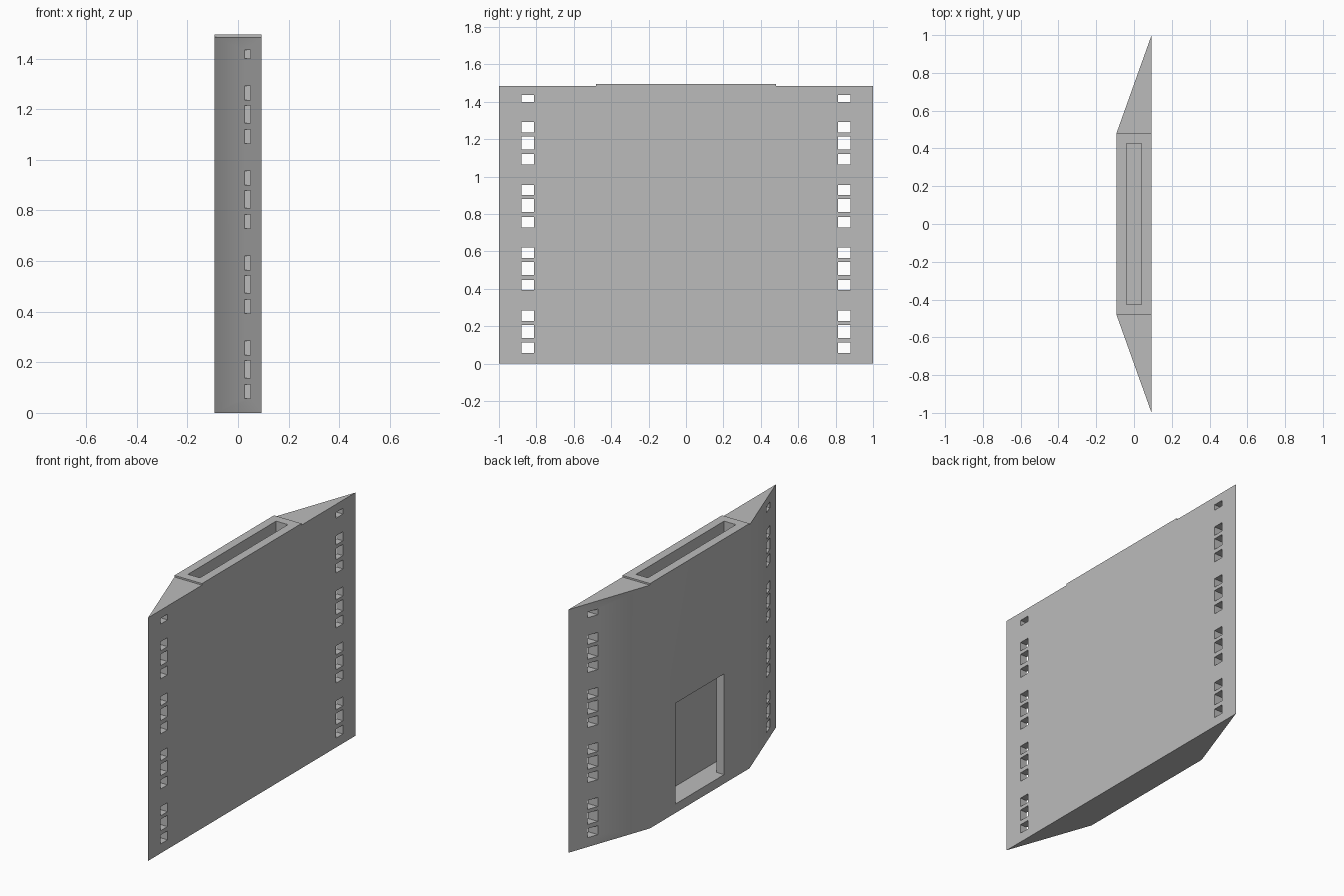
import bpy, bmesh, math
from mathutils import Matrix, Vector

cube = bpy.data.objects.get("Cube")
if cube:
    bpy.data.objects.remove(cube, do_unlink=True)

HALF_X, WING_Y, CORE_Y = 0.093, 1.0, 0.48
WING_TOP, CORE_TOP, FLOOR = 1.485, 1.495, 0.055

grey = bpy.data.materials.new("plain grey")
grey.use_nodes = True
colour = (0.5, 0.5, 0.5, 1)
grey.diffuse_color = colour
grey.node_tree.nodes["Principled BSDF"].inputs["Base Color"].default_value = colour


def make_object(name, bm):
    bmesh.ops.recalc_face_normals(bm, faces=bm.faces)
    mesh = bpy.data.meshes.new(name)
    bm.to_mesh(mesh)
    bm.free()
    mesh.materials.append(grey)
    obj = bpy.data.objects.new(name, mesh)
    bpy.context.collection.objects.link(obj)
    return obj


def add_box(bm, low, high):
    low, high = Vector(low), Vector(high)
    matrix = Matrix.Translation((low + high) / 2) @ Matrix.Diagonal((*(high - low), 1))
    bmesh.ops.create_cube(bm, size=1, matrix=matrix)


# Panel with tapering wings: a flat core and two triangular wings in plan
bm = bmesh.new()
outline = [(-HALF_X, CORE_Y), (-HALF_X, -CORE_Y), (HALF_X, -WING_Y),
           (HALF_X, -CORE_Y), (HALF_X, CORE_Y), (HALF_X, WING_Y)]
rings = [[bm.verts.new((x, y, z)) for x, y in outline] for z in (0, WING_TOP)]
for ring in rings:
    for ids in ((1, 2, 3), (0, 1, 3, 4), (0, 4, 5)):
        bm.faces.new([ring[i] for i in ids])
bottom, top = rings
for i in range(6):
    j = (i + 1) % 6
    bm.faces.new((bottom[i], bottom[j], top[j], top[i]))
bmesh.ops.recalc_face_normals(bm, faces=bm.faces)

# Slightly raised core
core = next(f for f in bm.faces if len(f.verts) == 4 and f.normal.z > 0.9)
raised = bmesh.ops.extrude_face_region(bm, geom=[core])
bmesh.ops.translate(bm, vec=(0, 0, CORE_TOP - WING_TOP),
                    verts=[v for v in raised["geom"] if isinstance(v, bmesh.types.BMVert)])
bmesh.ops.delete(bm, geom=[core], context="FACES")
bmesh.ops.dissolve_limit(bm, angle_limit=math.radians(1), verts=bm.verts, edges=bm.edges)
panel = make_object("panel", bm)

# Deep slot from the top, and rows of strap holes through both wings
bm = bmesh.new()
add_box(bm, (-0.04, -0.425, FLOOR), (0.04, 0.425, 2))
hole_group = [(0.057, 0.112), (0.138, 0.207), (0.229, 0.284)]
holes = [(a + 0.336 * k, b + 0.336 * k) for k in range(4) for a, b in hole_group]
holes.append((1.4, 1.435))
for low, high in holes:
    for side in (-1, 1):
        near, far = sorted((side * 0.813, side * 0.88))
        add_box(bm, (-0.3, near, low), (0.3, far, high))
slot_cutter = make_object("slot_and_hole_cutter", bm)

# Window opening into the slot
bm = bmesh.new()
add_box(bm, (-0.3, -0.235, FLOOR), (0, 0.235, 0.67))
window_cutter = make_object("window_cutter", bm)

bpy.ops.object.select_all(action="DESELECT")
panel.select_set(True)
bpy.context.view_layer.objects.active = panel
for cutter in (slot_cutter, window_cutter):
    cutter.hide_render = True
    cut = panel.modifiers.new("cut", "BOOLEAN")
    cut.operation, cut.solver, cut.object = "DIFFERENCE", "EXACT", cutter
    bpy.ops.object.modifier_apply(modifier=cut.name)
    bpy.data.objects.remove(cutter, do_unlink=True)

# Soft shading across the shallow wing folds, sharp elsewhere
bpy.ops.object.shade_smooth_by_angle(angle=math.radians(30))
weighted = panel.modifiers.new("weighted normals", "WEIGHTED_NORMAL")
weighted.keep_sharp = True
